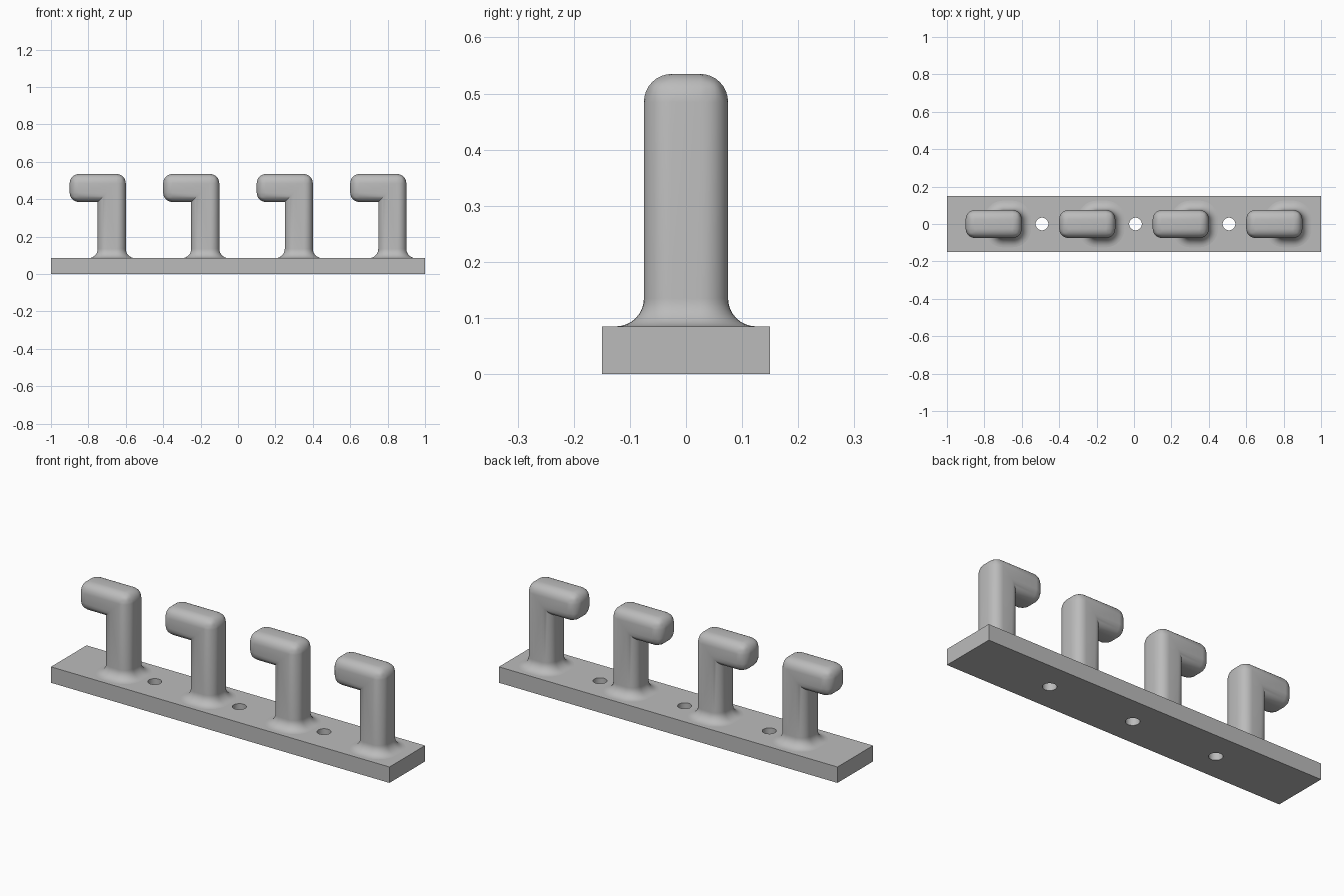
import bpy, bmesh, math

if "Cube" in bpy.data.objects:
    bpy.data.objects.remove(bpy.data.objects["Cube"])

R = 0.05          # edge rounding and base flare radius
PLATE_TOP = 0.085

grey = bpy.data.materials.new("grey")
grey.diffuse_color = (0.5, 0.5, 0.5, 1)
grey.use_nodes = True
grey.node_tree.nodes["Principled BSDF"].inputs["Base Color"].default_value = grey.diffuse_color


def finish(name, bm):
    bmesh.ops.recalc_face_normals(bm, faces=bm.faces)
    mesh = bpy.data.meshes.new(name)
    bm.to_mesh(mesh)
    bm.free()
    mesh.materials.append(grey)
    obj = bpy.data.objects.new(name, mesh)
    bpy.context.collection.objects.link(obj)
    return obj


def smooth(obj):
    bpy.ops.object.select_all(action='DESELECT')
    obj.select_set(True)
    bpy.context.view_layer.objects.active = obj
    bpy.ops.object.shade_smooth_by_angle(angle=math.radians(35))


# Backing plate with three screw holes
bm = bmesh.new()
bmesh.ops.create_cube(bm, size=1)
for v in bm.verts:
    v.co = (v.co.x * 2, v.co.y * 0.3, (v.co.z + 0.5) * PLATE_TOP)
plate = finish("backing_plate", bm)
bpy.context.view_layer.objects.active = plate
for x in (-0.492, 0.008, 0.508):
    bpy.ops.mesh.primitive_cylinder_add(vertices=32, radius=0.034, depth=0.4, location=(x, 0, 0.04))
    cutter = bpy.context.object
    cutter.hide_render = True
    bpy.context.view_layer.objects.active = plate
    mod = plate.modifiers.new("screw_hole", 'BOOLEAN')
    mod.operation, mod.object, mod.solver = 'DIFFERENCE', cutter, 'EXACT'
    bpy.ops.object.modifier_apply(modifier=mod.name)
    bpy.data.objects.remove(cutter)
smooth(plate)


# Hook: rounded L-shaped bar, x measured from the post centre
def make_hook_mesh():
    bm = bmesh.new()
    base = PLATE_TOP + R
    profile = [(-0.075, base), (0.075, base), (0.075, 0.535),
               (-0.225, 0.535), (-0.225, 0.385), (-0.075, 0.385)]
    face = bm.faces.new([bm.verts.new((x, -0.075, z)) for x, z in profile])
    ext = bmesh.ops.extrude_face_region(bm, geom=[face])
    for v in ext["geom"]:
        if isinstance(v, bmesh.types.BMVert):
            v.co.y = 0.075

    # Round everything except the post foot and the inner elbow
    def rounded(e):
        a, b = (v.co for v in e.verts)
        foot = a.z < base + 0.001 and b.z < base + 0.001
        elbow = all(abs(p.x + 0.075) < 0.001 and abs(p.z - 0.385) < 0.001 for p in (a, b))
        return not foot and not elbow

    bmesh.ops.bevel(bm, geom=[e for e in bm.edges if rounded(e)], offset=R,
                    offset_type='OFFSET', segments=8, profile=0.5,
                    affect='EDGES', clamp_overlap=False)

    # Flare the foot outward onto the plate
    foot = [f for f in bm.faces if all(abs(v.co.z - base) < 0.001 for v in f.verts)]
    bmesh.ops.delete(bm, geom=foot, context='FACES_ONLY')
    ring = [e for e in bm.edges if e.is_boundary]
    core = 0.075 - R
    clamp = lambda t: max(-core, min(core, t))
    steps, last = 8, 0.0
    for i in range(1, steps + 1):
        a = math.pi / 2 * i / steps
        out = R * (1 - math.cos(a))
        ext = bmesh.ops.extrude_edge_only(bm, edges=ring)["geom"]
        for v in (g for g in ext if isinstance(g, bmesh.types.BMVert)):
            cx, cy = clamp(v.co.x), clamp(v.co.y)
            dx, dy = v.co.x - cx, v.co.y - cy
            k = (R + out) / max(math.hypot(dx, dy), 1e-6)
            v.co = (cx + dx * k, cy + dy * k, base - R * math.sin(a))
        ring = [g for g in ext if isinstance(g, bmesh.types.BMEdge) and g.is_boundary]
    return bm


for i in range(4):
    hook = finish(f"hook_{i + 1}", make_hook_mesh())
    hook.location.x = -0.675 + 0.5 * i
    smooth(hook)
